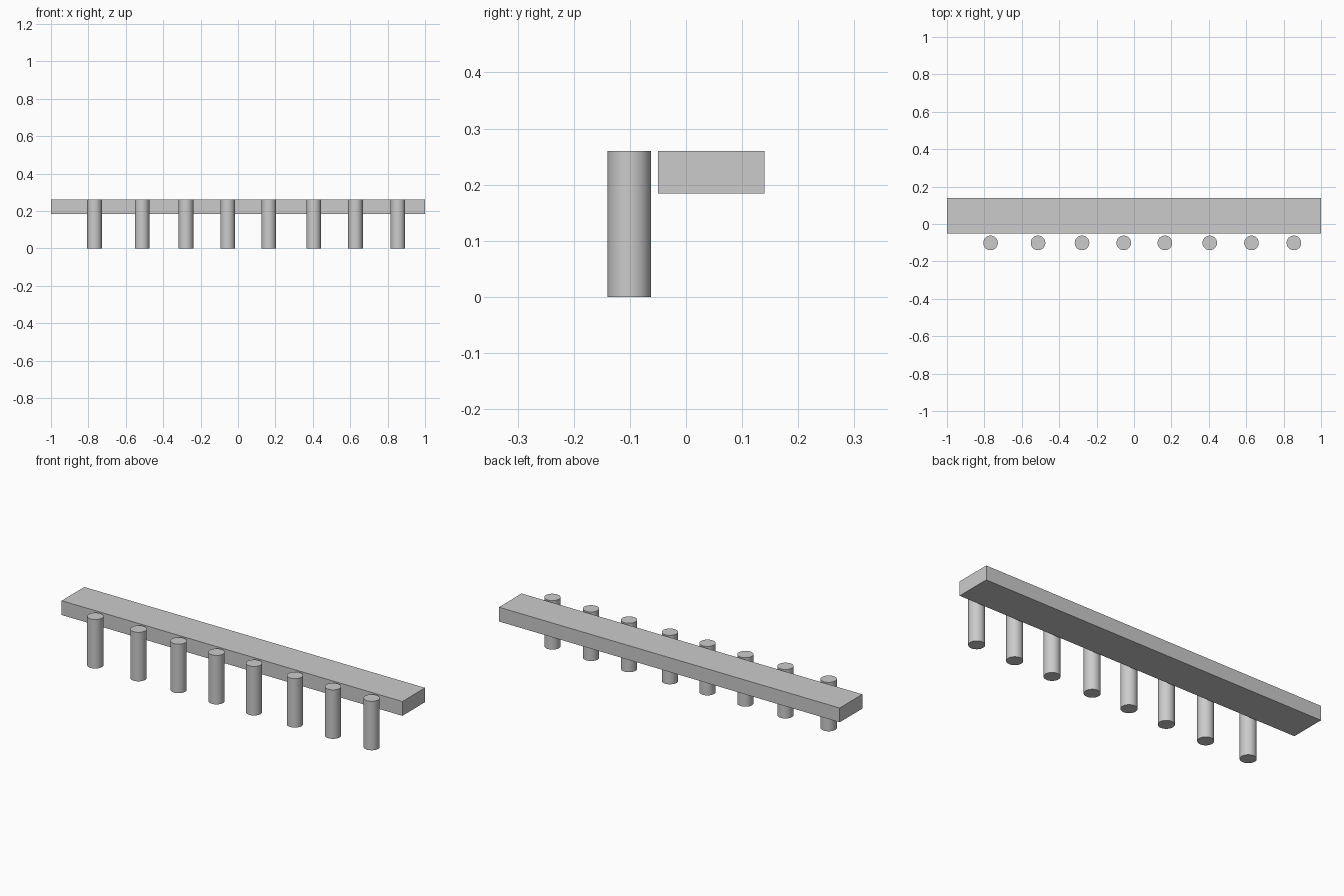
import bpy

# Remove the default object
cube = bpy.data.objects.get("Cube")
if cube:
    bpy.data.objects.remove(cube, do_unlink=True)

GREY = (0.6, 0.6, 0.6, 1.0)
HEIGHT = 0.26
POST_RADIUS = 0.039
POST_Y = -0.101
POST_XS = (-0.767, -0.513, -0.278, -0.055, 0.165, 0.405, 0.628, 0.855)

grey = bpy.data.materials.new("plain grey")
grey.use_nodes = True
grey.diffuse_color = GREY
grey.node_tree.nodes["Principled BSDF"].inputs["Base Color"].default_value = GREY


def finish(name):
    obj = bpy.context.object
    obj.name = name
    obj.data.materials.append(grey)
    return obj


# Long horizontal beam
beam_bottom, beam_front, beam_back = 0.184, -0.05, 0.14
bpy.ops.mesh.primitive_cube_add(
    size=1, location=(0, (beam_front + beam_back) / 2, (beam_bottom + HEIGHT) / 2))
beam = finish("beam")
beam.scale = (2, beam_back - beam_front, HEIGHT - beam_bottom)
bpy.ops.object.transform_apply(location=False, rotation=False, scale=True)

# Row of round posts in front of the beam
for i, x in enumerate(POST_XS, 1):
    bpy.ops.mesh.primitive_cylinder_add(
        vertices=48, radius=POST_RADIUS, depth=HEIGHT, location=(x, POST_Y, HEIGHT / 2))
    finish(f"post_{i}")
    bpy.ops.object.shade_smooth_by_angle()
